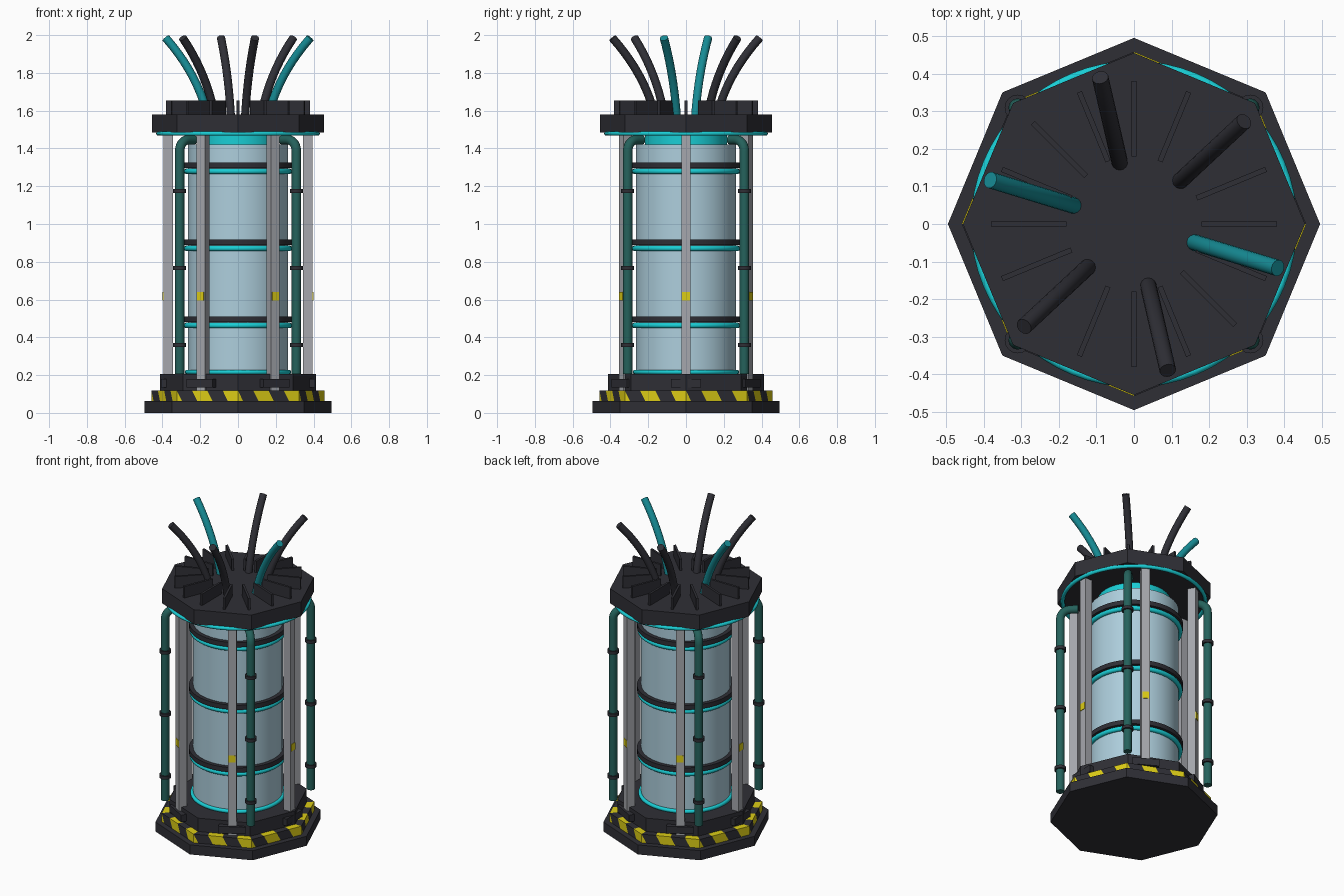
import bpy, bmesh, math
from math import cos, sin, pi, radians, floor
from mathutils import Matrix, Vector

if "Cube" in bpy.data.objects:
    bpy.data.objects.remove(bpy.data.objects["Cube"], do_unlink=True)


def material(name, rgb):
    m = bpy.data.materials.new(name)
    m.use_nodes = True
    m.diffuse_color = (*rgb, 1)
    m.node_tree.nodes["Principled BSDF"].inputs["Base Color"].default_value = (*rgb, 1)
    return m


DARK = material("dark_metal", (0.028, 0.028, 0.036))
STEEL = material("pale_steel", (0.38, 0.39, 0.42))
GLASS = material("pale_blue_glass", (0.42, 0.62, 0.72))
CYAN = material("glow_cyan", (0.01, 0.62, 0.67))
TEAL = material("cable_teal", (0.008, 0.26, 0.30))
GREEN = material("pipe_green", (0.018, 0.12, 0.105))
YELLOW = material("hazard_yellow", (0.72, 0.61, 0.008))


def finish(name, bm, mats, smooth=False):
    bmesh.ops.recalc_face_normals(bm, faces=bm.faces)
    mesh = bpy.data.meshes.new(name)
    bm.to_mesh(mesh)
    bm.free()
    for m in mats:
        mesh.materials.append(m)
    ob = bpy.data.objects.new(name, mesh)
    bpy.context.collection.objects.link(ob)
    if smooth:
        bpy.ops.object.select_all(action='DESELECT')
        ob.select_set(True)
        bpy.context.view_layer.objects.active = ob
        bpy.ops.object.shade_smooth_by_angle(angle=radians(40))
    return ob


def prism(name, radius, z0, z1, mat, sides=8, at=(0, 0)):
    bm = bmesh.new()
    bmesh.ops.create_cone(bm, cap_ends=True, segments=sides, radius1=radius, radius2=radius,
                          depth=z1 - z0, matrix=Matrix.Translation((*at, (z0 + z1) / 2)))
    return finish(name, bm, [mat], sides > 8)


def radial_box(name, angle, r0, r1, width, z0, z1, mat):
    """Box pointing outward at an angle, between two radii."""
    bm = bmesh.new()
    place = (Matrix.Rotation(angle, 4, 'Z')
             @ Matrix.Translation(((r0 + r1) / 2, 0, (z0 + z1) / 2))
             @ Matrix.Diagonal((r1 - r0, width, z1 - z0, 1)))
    bmesh.ops.create_cube(bm, size=1, matrix=place)
    return finish(name, bm, [mat])


def sweep(name, angle, path, radius, mat, sides=14):
    """Round tube along a path of (r, z) points in the upright plane at an angle."""
    bm = bmesh.new()
    out, side = Vector((cos(angle), sin(angle), 0)), Vector((-sin(angle), cos(angle), 0))
    pts = [out * r + Vector((0, 0, z)) for r, z in path]
    rings = []
    for i, p in enumerate(pts):
        tangent = (pts[min(i + 1, len(pts) - 1)] - pts[max(i - 1, 0)]).normalized()
        other = tangent.cross(side)
        rings.append([bm.verts.new(p + radius * (side * cos(a) + other * sin(a)))
                      for a in (2 * pi * k / sides for k in range(sides))])
    for a, b in zip(rings, rings[1:]):
        for k in range(sides):
            n = (k + 1) % sides
            bm.faces.new((a[k], a[n], b[n], b[k]))
    bm.faces.new(rings[0])
    bm.faces.new(rings[-1])
    return finish(name, bm, [mat], True)


def torus(name, major, minor, z, mat, segs=48, sides=10):
    bm = bmesh.new()
    grid = [[bm.verts.new(((major + minor * cos(v)) * cos(u), (major + minor * cos(v)) * sin(u),
                           z + minor * sin(v)))
             for v in (2 * pi * j / sides for j in range(sides))]
            for u in (2 * pi * i / segs for i in range(segs))]
    for i in range(segs):
        a, b = grid[i], grid[(i + 1) % segs]
        for j in range(sides):
            k = (j + 1) % sides
            bm.faces.new((a[j], b[j], b[k], a[k]))
    return finish(name, bm, [mat], True)


def hazard_band(radius, inner, z0, z1, per_side=4, lean=0.35):
    """Octagonal band whose sides and rim are cut into leaning stripes."""
    band = bmesh.new()
    for s in range(8):
        bm = bmesh.new()
        c0, c1 = (Vector((cos(a), sin(a), 0)) for a in (s * pi / 4, (s + 1) * pi / 4))
        low, high = Vector((0, 0, z0)), Vector((0, 0, z1))
        a, b, c, d, e, f = (bm.verts.new(p) for p in (
            c0 * radius + low, c1 * radius + low, c1 * radius + high,
            c0 * radius + high, c1 * inner + high, c0 * inner + high))
        bm.faces.new((a, b, c, d))
        bm.faces.new((d, c, e, f))
        along = (c1 - c0).normalized()
        unit = (c1 - c0).length * radius / per_side
        start = c0 * radius + high
        normal = along + Vector((0, 0, lean * unit / (z1 - z0)))
        for k in range(-1, per_side + 1):
            bmesh.ops.bisect_plane(bm, geom=bm.verts[:] + bm.edges[:] + bm.faces[:],
                                   plane_co=start + along * unit * k, plane_no=normal)
        for face in bm.faces:
            step = (face.calc_center_median() - start).dot(normal) / unit
            face.material_index = floor(step) % 2
        piece = bpy.data.meshes.new("band_piece")
        bm.to_mesh(piece)
        bm.free()
        band.from_mesh(piece)
        bpy.data.meshes.remove(piece)
    bmesh.ops.remove_doubles(band, verts=band.verts, dist=0.0005)
    return finish("hazard_band", band, [DARK, YELLOW])


# Base and cap
prism("base_plate", 0.495, 0, 0.062, DARK)
hazard_band(0.458, 0.38, 0.06, 0.118)
prism("base_collar", 0.412, 0.06, 0.205, DARK)
prism("top_cap", 0.455, 1.485, 1.58, DARK)
torus("cap_glow_ring", 0.422, 0.012, 1.479, CYAN, 64)

# Tank
prism("tank_glass", 0.265, 0.2, 1.42, GLASS, 32)
prism("tank_core_top", 0.217, 1.4, 1.487, CYAN, 32)
torus("tank_foot_glow", 0.27, 0.012, 0.216, CYAN)
for i in range(3):
    z = 0.495 + 0.408 * i
    prism(f"tank_band_{i}", 0.29, z - 0.015, z + 0.015, DARK, 48)
    torus(f"tank_glow_{i}", 0.272, 0.015, z - 0.032, CYAN)

# Support poles with feet and markers
for i in range(6):
    a = i * pi / 3
    radial_box(f"pole_{i}", a, 0.345, 0.395, 0.05, 0.1, 1.487, STEEL)
    radial_box(f"pole_foot_{i}", a, 0.335, 0.408, 0.16, 0.135, 0.18, DARK)
    radial_box(f"pole_marker_{i}", a, 0.39, 0.399, 0.04, 0.595, 0.64, YELLOW)

# Coolant pipes with inward bend and clamps
bend = [(0.377 + 0.06 * cos(t), 1.385 + 0.06 * sin(t)) for t in (pi / 2 * k / 6 for k in range(7))]
for i in range(4):
    a = pi / 4 + i * pi / 2
    sweep(f"pipe_{i}", a, [(0.437, 0.205)] + bend + [(0.33, 1.445)], 0.025, GREEN)
    for j in range(3):
        z = 0.36 + 0.407 * j
        prism(f"pipe_clamp_{i}_{j}", 0.035, z - 0.01, z + 0.01, DARK, 16,
              (0.437 * cos(a), 0.437 * sin(a)))

# Cooling fins
for i in range(16):
    radial_box(f"cap_fin_{i}", i * pi / 8, 0.18, 0.38, 0.014, 1.57, 1.655, DARK)

# Loose cables flaring out of the cap
p0, p1, p2 = Vector((0.165, 1.56)), Vector((0.22, 1.79)), Vector((0.4, 1.985))
arc = [p0 * (1 - t) ** 2 + p1 * 2 * t * (1 - t) + p2 * t * t for t in (k / 10 for k in range(11))]
for i in range(6):
    sweep(f"cable_{i}", radians(-17 + 60 * i), arc, 0.022, TEAL if i % 3 == 0 else DARK)
